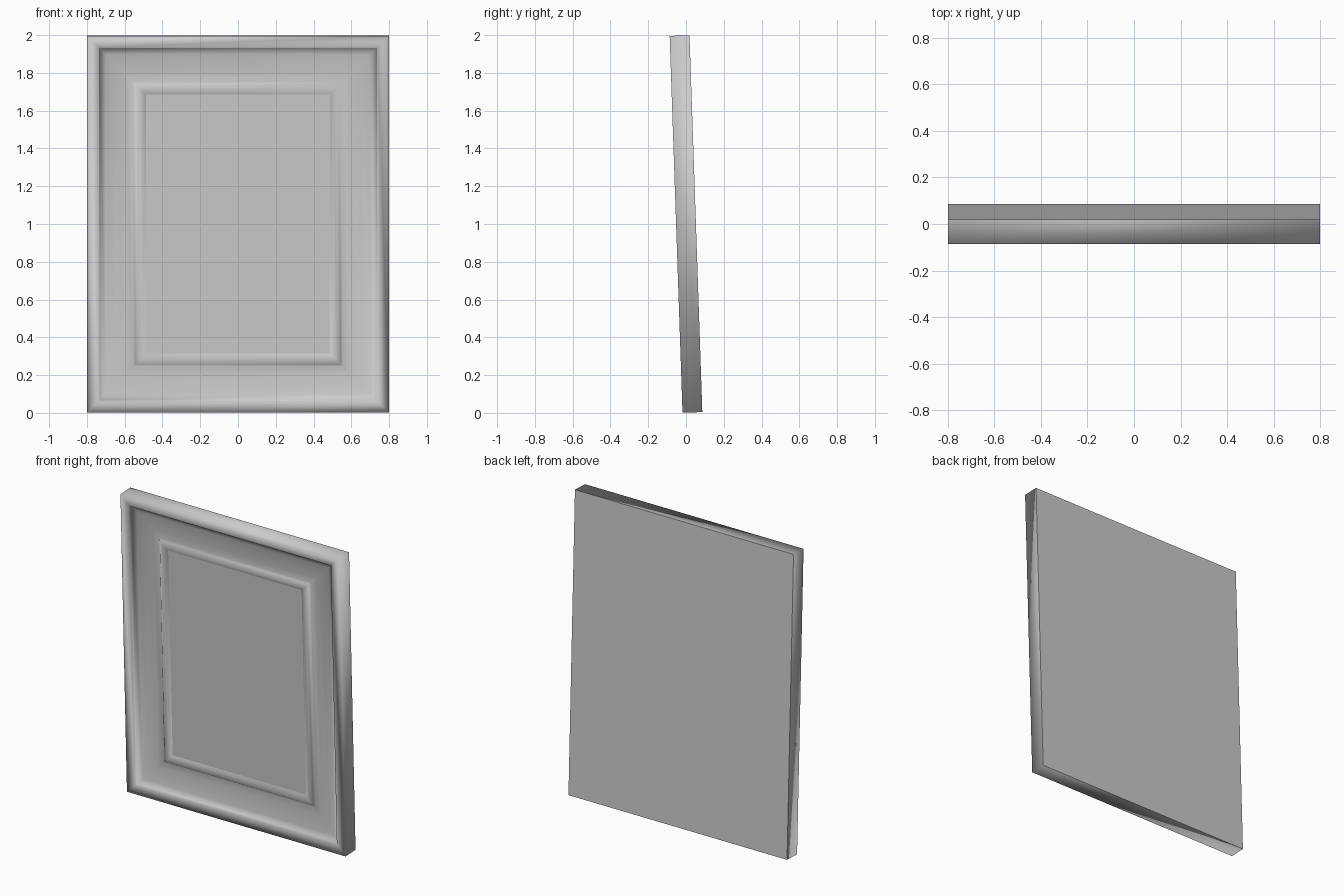
import bpy, bmesh, math
from mathutils import Matrix

cube = bpy.data.objects.get("Cube")
if cube:
    bpy.data.objects.remove(cube)

HALF_W, HALF_H, DEPTH = 0.8, 0.998, 0.105
TILT = math.radians(1.95)

grey = bpy.data.materials.new("plain_grey")
grey.use_nodes = True
colour = (0.6, 0.6, 0.6, 1)
grey.diffuse_color = colour
grey.node_tree.nodes["Principled BSDF"].inputs["Base Color"].default_value = colour

# Lean the whole piece forward and stand it on the ground
place = Matrix.Translation((0, 0, 1)) @ Matrix.Rotation(TILT, 4, "X")


def ring(bm, inset, depth):
    """Mitred rectangle of vertices at an inset from the rim and a depth behind it."""
    w, h = HALF_W - inset, HALF_H - inset
    y = depth - DEPTH / 2
    return [bm.verts.new((x, y, z)) for x, z in ((-w, -h), (w, -h), (w, h), (-w, h))]


def finish(bm, name, smooth):
    bmesh.ops.recalc_face_normals(bm, faces=bm.faces)
    for f in bm.faces:
        f.smooth = smooth
    mesh = bpy.data.meshes.new(name)
    bm.to_mesh(mesh)
    bm.free()
    mesh.materials.append(grey)
    obj = bpy.data.objects.new(name, mesh)
    obj.matrix_world = place
    bpy.context.collection.objects.link(obj)
    return obj


# Moulding: side, flat rim, step, sloping cove, inner bead
profile = [(0, DEPTH), (0, 0), (0.062, 0), (0.066, 0.016), (0.10, 0.029),
           (0.15, 0.040), (0.20, 0.046), (0.245, 0.048),
           (0.255, 0.038), (0.275, 0.031), (0.295, 0.033), (0.315, 0.045)]
bm = bmesh.new()
rings = [ring(bm, *p) for p in profile]
for a, b in zip(rings, rings[1:]):
    for i in range(4):
        j = (i + 1) % 4
        bm.faces.new((a[i], a[j], b[j], b[i]))
finish(bm, "frame_moulding", True)

# Picture panel and backing board
for name, inset, depth, facing in (("picture_panel", 0.31, 0.043, -1),
                                   ("backing_board", 0, DEPTH, 1)):
    bm = bmesh.new()
    face = bm.faces.new(ring(bm, inset, depth))
    face.normal_update()
    if face.normal.y * facing < 0:
        face.normal_flip()
    bmesh.ops.translate(bm, verts=bm.verts, vec=(0, 0, 0))
    me = bpy.data.meshes.new(name)
    bm.to_mesh(me)
    bm.free()
    me.materials.append(grey)
    obj = bpy.data.objects.new(name, me)
    obj.matrix_world = place
    bpy.context.collection.objects.link(obj)
